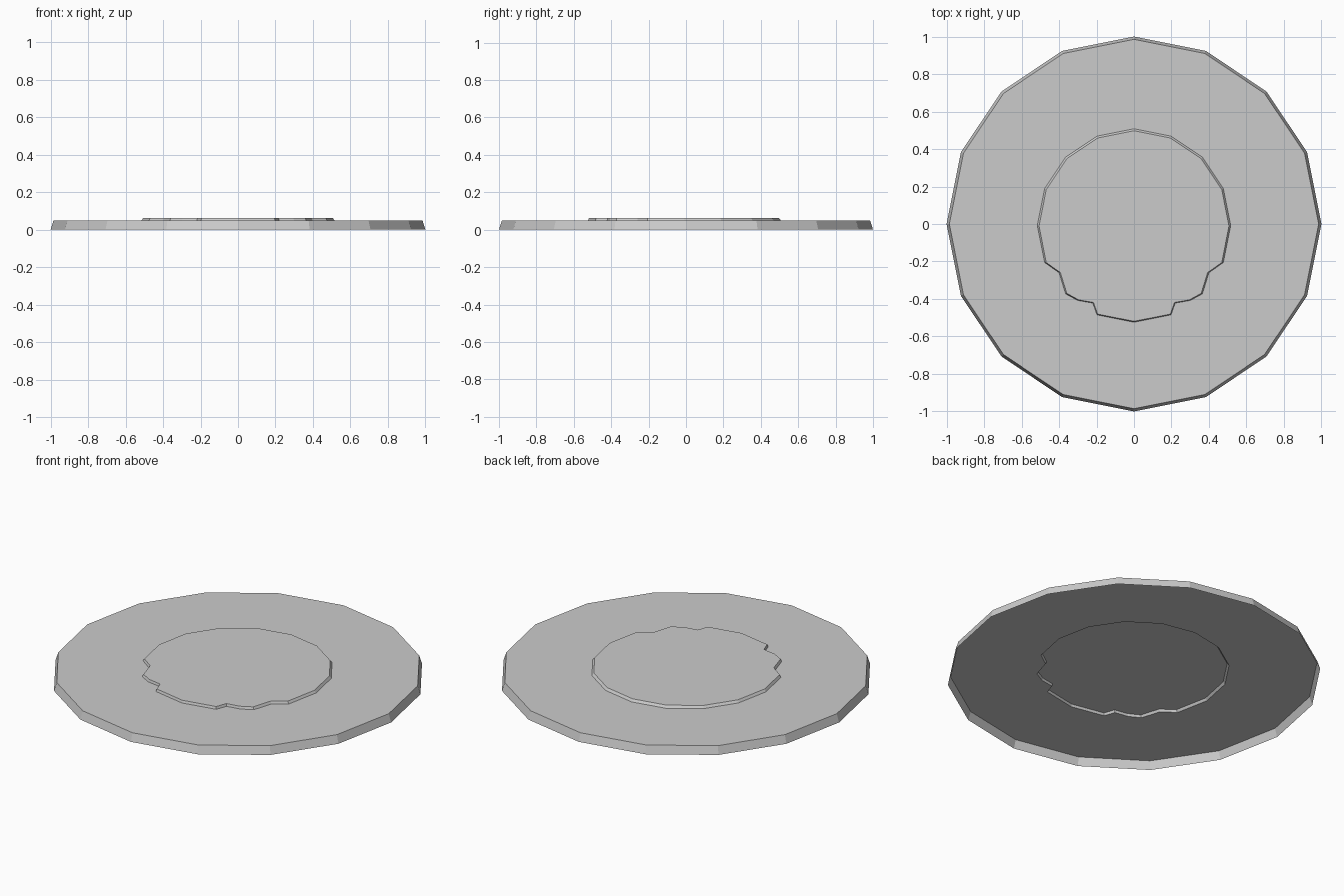
import bpy, bmesh
from math import sin, cos, radians

cube = bpy.data.objects.get("Cube")
if cube:
    bpy.data.objects.remove(cube, do_unlink=True)

SIDES = 16
STEP = 360 / SIDES

grey = bpy.data.materials.new("light_grey")
grey.use_nodes = True
colour = (0.6, 0.6, 0.6, 1)
grey.diffuse_color = colour
grey.node_tree.nodes["Principled BSDF"].inputs["Base Color"].default_value = colour


def polygon(radius, cy=0.0):
    """Regular outline, counter-clockwise from +x."""
    return [(radius * cos(radians(i * STEP)), radius * sin(radians(i * STEP)) + cy)
            for i in range(SIDES)]


def notched_outline():
    """Regular outline with dents pressed into its front edges."""
    dents = {10: [(-0.4, -0.26)], 11: [(-0.3, -0.408), (-0.22, -0.422)],
             12: [(0.22, -0.422), (0.3, -0.408)], 13: [(0.4, -0.26)]}
    # The dents sit on the edge that follows each listed corner
    dents = {9: dents[10], 10: dents[11], 13: dents[12], 14: dents[13]}
    outline = []
    for i, point in enumerate(polygon(0.516, -0.008)):
        outline.append(point)
        outline += dents.get(i, [])
    return outline


def add_ring(bm, outline, z):
    verts = [bm.verts.new((x, y, z)) for x, y in outline]
    edges = [bm.edges.new((a, b)) for a, b in zip(verts, verts[1:] + verts[:1])]
    return verts, edges


def bridge(bm, low, high):
    """Wall between two rings of equal length."""
    n = len(low)
    for i in range(n):
        j = (i + 1) % n
        bm.faces.new((low[i], low[j], high[j], high[i]))


def finish(bm, name):
    bm.normal_update()
    mesh = bpy.data.meshes.new(name)
    bm.to_mesh(mesh)
    bm.free()
    mesh.materials.append(grey)
    obj = bpy.data.objects.new(name, mesh)
    bpy.context.scene.collection.objects.link(obj)
    return obj


inner = notched_outline()

# Base: sloped rim and a flat top with an opening, open underneath
bm = bmesh.new()
foot, _ = add_ring(bm, polygon(1.0), 0.0)
rim, rim_edges = add_ring(bm, polygon(0.985), 0.048)
bridge(bm, foot, rim)
_, hole_edges = add_ring(bm, inner, 0.048)
bmesh.ops.triangle_fill(bm, edges=rim_edges + hole_edges, use_beauty=True,
                        normal=(0, 0, 1))
finish(bm, "base_disc")

# Raised centre: low tapered wall and a flat top, open underneath
bm = bmesh.new()
low, _ = add_ring(bm, inner, 0.048)
high, _ = add_ring(bm, [(x * 0.982, y * 0.985 - 0.003) for x, y in inner], 0.062)
bridge(bm, low, high)
bm.faces.new(high)
finish(bm, "raised_centre")
